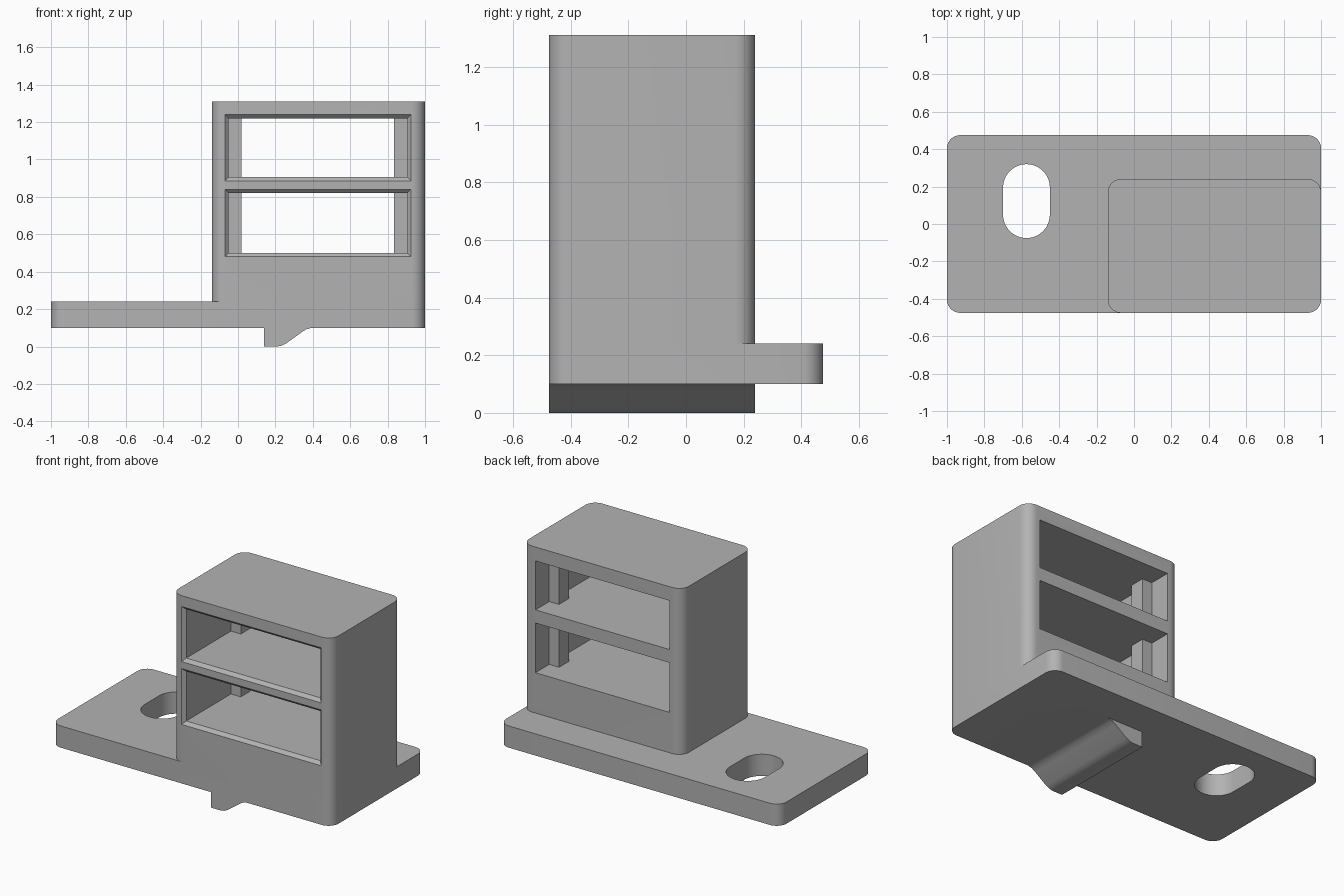
import bpy
import bmesh
import math

cube = bpy.data.objects.get("Cube")
if cube:
    bpy.data.objects.remove(cube, do_unlink=True)

# Single matte grey
grey = bpy.data.materials.new("light_grey")
grey.use_nodes = True
COLOUR = (0.45, 0.45, 0.45, 1.0)
grey.diffuse_color = COLOUR
grey.node_tree.nodes["Principled BSDF"].inputs["Base Color"].default_value = COLOUR


def loft(name, sections):
    """Closed solid through matching rings of 3D points."""
    bm = bmesh.new()
    rings = [[bm.verts.new(p) for p in ring] for ring in sections]
    n = len(rings[0])
    for a, b in zip(rings, rings[1:]):
        for i in range(n):
            j = (i + 1) % n
            bm.faces.new((a[i], a[j], b[j], b[i]))
    bm.faces.new(rings[0])
    bm.faces.new(rings[-1])
    bmesh.ops.recalc_face_normals(bm, faces=bm.faces)
    mesh = bpy.data.meshes.new(name)
    bm.to_mesh(mesh)
    bm.free()
    mesh.materials.append(grey)
    obj = bpy.data.objects.new(name, mesh)
    bpy.context.collection.objects.link(obj)
    return obj


def rounded_slab(name, x0, x1, y0, y1, z0, z1, r, steps=8):
    """Upright slab with rounded vertical corners."""
    corners = [(x1 - r, y1 - r), (x0 + r, y1 - r), (x0 + r, y0 + r), (x1 - r, y0 + r)]
    outline = []
    for k, (cx, cy) in enumerate(corners):
        for s in range(steps + 1):
            a = math.pi / 2 * (k + s / steps)
            outline.append((cx + r * math.cos(a), cy + r * math.sin(a)))
    return loft(name, [[(x, y, z) for x, y in outline] for z in (z0, z1)])


def rect(x0, x1, z0, z1, y, grow=0.0):
    return [(x0 - grow, y, z0 - grow), (x1 + grow, y, z0 - grow),
            (x1 + grow, y, z1 + grow), (x0 - grow, y, z1 + grow)]


def combine(target, tool, operation):
    """Apply a boolean and discard the tool."""
    mod = target.modifiers.new(operation.lower(), 'BOOLEAN')
    mod.operation = operation
    mod.solver = 'EXACT'
    mod.object = tool
    bpy.ops.object.select_all(action='DESELECT')
    bpy.context.view_layer.objects.active = target
    target.select_set(True)
    bpy.ops.object.modifier_apply(modifier=mod.name)
    bpy.data.objects.remove(tool, do_unlink=True)


FRONT, BACK = -0.475, 0.24
BOTTOM, PLATE_TOP, TOP = 0.10, 0.24, 1.31
LEFT, RIGHT = -0.05, 0.905

# Mounting plate with an oblong bolt slot
body = rounded_slab("bracket_body", -1, 1, FRONT, -FRONT, BOTTOM, PLATE_TOP, 0.07)
slot = rounded_slab("slot_cutter", -0.70, -0.45, -0.075, 0.32, 0, 0.4, 0.1249, 12)
combine(body, slot, 'DIFFERENCE')

# Tall housing
housing = rounded_slab("housing", -0.14, 1, FRONT, BACK, BOTTOM, TOP, 0.07)
combine(body, housing, 'UNION')

# Two through openings with a chamfered front rim
CHAMFER = 0.02
for z0, z1 in ((0.50, 0.82), (0.905, 1.22)):
    cutter = loft("opening_cutter", [
        rect(LEFT, RIGHT, z0, z1, FRONT - CHAMFER, 2 * CHAMFER),
        rect(LEFT, RIGHT, z0, z1, FRONT + CHAMFER),
        rect(LEFT, RIGHT, z0, z1, BACK + 0.1)])
    combine(body, cutter, 'DIFFERENCE')

# Stop posts against the side walls of the openings
for x0, x1 in ((LEFT - 0.03, 0.02), (0.835, RIGHT + 0.03)):
    post = loft("stop_post", [rect(x0, x1, 0.45, 1.26, y) for y in (0.0, 0.10)])
    combine(body, post, 'UNION')

# Ramped locating rib under the plate
profile = [(0.14, 0.13), (0.14, 0), (0.21, 0), (0.235, 0.005), (0.26, 0.018),
           (0.34, 0.076), (0.365, 0.092), (0.395, 0.10), (0.395, 0.13)]
rib = loft("rib", [[(x, y, z) for x, z in profile] for y in (FRONT, BACK)])
combine(body, rib, 'UNION')

bpy.ops.object.select_all(action='DESELECT')
bpy.context.view_layer.objects.active = body
body.select_set(True)
bpy.ops.object.shade_smooth_by_angle(angle=math.radians(25))
